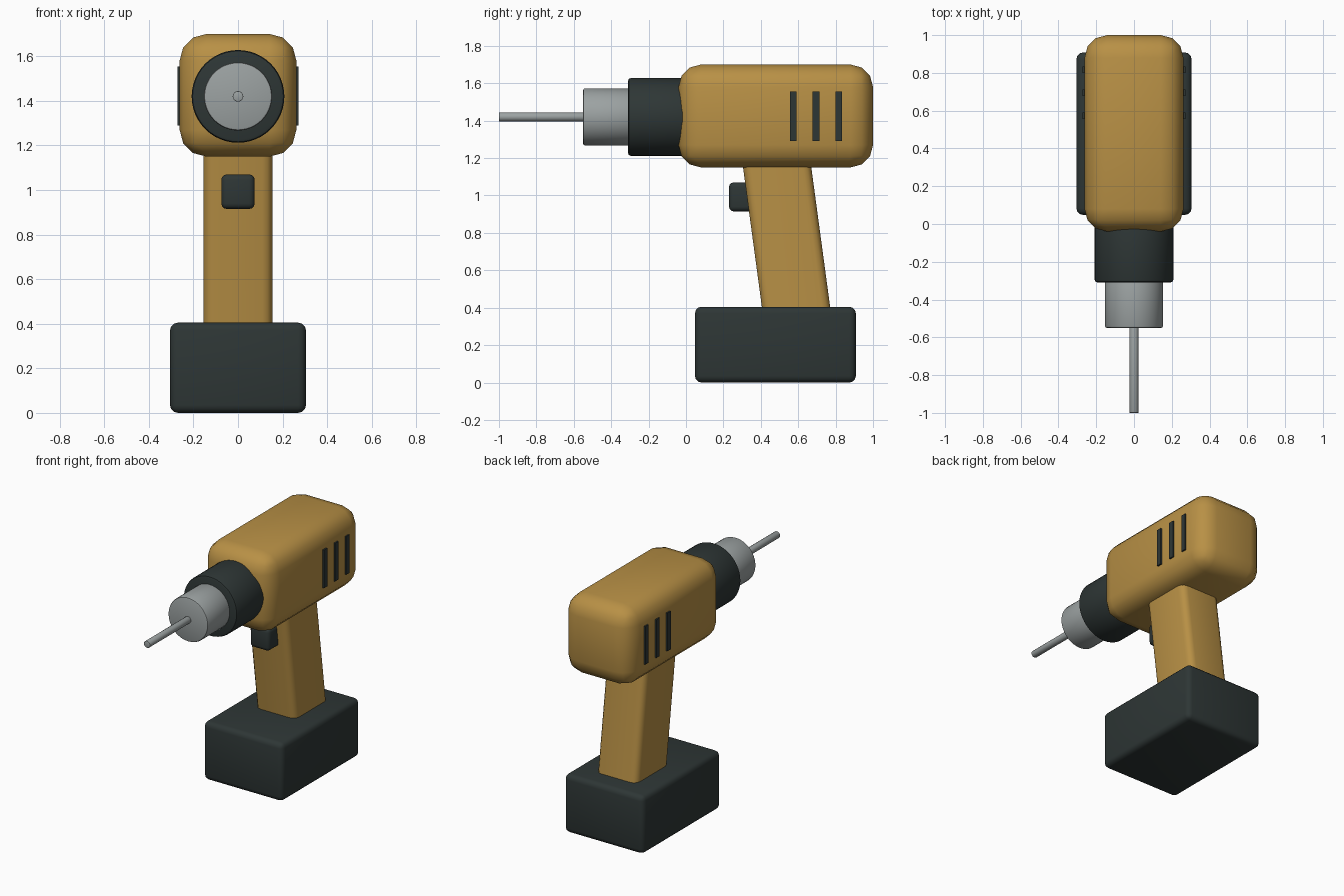
import bpy, bmesh, math
from mathutils import Matrix

if "Cube" in bpy.data.objects:
    bpy.data.objects.remove(bpy.data.objects["Cube"])


def material(name, rgb):
    m = bpy.data.materials.new(name)
    m.diffuse_color = (*rgb, 1)
    m.use_nodes = True
    m.node_tree.nodes["Principled BSDF"].inputs["Base Color"].default_value = m.diffuse_color
    return m


GOLD = material("ochre plastic", (0.48, 0.28, 0.06))
DARK = material("dark rubber", (0.027, 0.037, 0.036))
STEEL = material("grey steel", (0.33, 0.36, 0.36))


def finish(name, bm, mat):
    bmesh.ops.recalc_face_normals(bm, faces=bm.faces[:])
    me = bpy.data.meshes.new(name)
    bm.to_mesh(me)
    bm.free()
    me.materials.append(mat)
    ob = bpy.data.objects.new(name, me)
    bpy.context.collection.objects.link(ob)
    bpy.ops.object.select_all(action='DESELECT')
    ob.select_set(True)
    bpy.context.view_layer.objects.active = ob
    bpy.ops.object.shade_smooth_by_angle(angle=math.radians(35))
    return ob


def box(name, x, y, z, mat, bevel=0, seg=3, shear=0, upright_only=False):
    """Box between (lo, hi) pairs; shear slides y along z."""
    bm = bmesh.new()
    bmesh.ops.create_cube(bm, size=1)
    for v in bm.verts:
        v.co = [lo + (c + 0.5) * (hi - lo) for c, (lo, hi) in zip(v.co, (x, y, z))]
    if bevel:
        edges = [e for e in bm.edges if not upright_only
                 or abs(e.verts[0].co.z - e.verts[1].co.z) > 0.1]
        bmesh.ops.bevel(bm, geom=edges, offset=bevel, segments=seg, profile=0.5,
                        affect='EDGES', clamp_overlap=True)
    for v in bm.verts:
        v.co.y += shear * (v.co.z - z[0])
    return finish(name, bm, mat)


def rod(name, radius, y0, y1, mat, bevel, sides=48):
    """Cylinder along y on the drill axis, with rounded rims."""
    bm = bmesh.new()
    bmesh.ops.create_cone(bm, cap_ends=True, segments=sides, radius1=radius,
                          radius2=radius, depth=y1 - y0)
    rims = [e for e in bm.edges if abs(e.verts[0].co.z - e.verts[1].co.z) < 1e-4]
    bmesh.ops.bevel(bm, geom=rims, offset=bevel, segments=2, profile=0.5, affect='EDGES')
    bm.transform(Matrix.Translation((0, (y0 + y1) / 2, 1.42))
                 @ Matrix.Rotation(math.pi / 2, 4, 'X'))
    return finish(name, bm, mat)


# motor housing, raked grip, trigger and battery
box("motor_housing", (-0.262, 0.262), (-0.04, 1.0), (1.15, 1.70), GOLD, 0.12, 3)
box("grip", (-0.155, 0.155), (0.413, 0.778), (0.35, 1.25), GOLD, 0.045, 3,
    shear=-0.135, upright_only=True)
box("trigger", (-0.075, 0.075), (0.23, 0.42), (0.915, 1.07), DARK, 0.025, 3)
box("battery", (-0.305, 0.305), (0.048, 0.908), (0.0, 0.405), DARK, 0.035, 3)

# collar, chuck and drill bit
rod("collar", 0.208, -0.31, 0.06, DARK, 0.015)
rod("chuck", 0.153, -0.55, -0.28, STEEL, 0.01)
rod("drill_bit", 0.024, -1.0, -0.50, STEEL, 0.003, 16)

# cooling vents on both sides
for side, label in ((1, "right"), (-1, "left")):
    for i in range(3):
        y = 0.573 + 0.122 * i
        xs = sorted((side * 0.25, side * 0.272))
        box(f"vent_{label}_{i + 1}", xs, (y - 0.018, y + 0.018), (1.29, 1.555), DARK)
